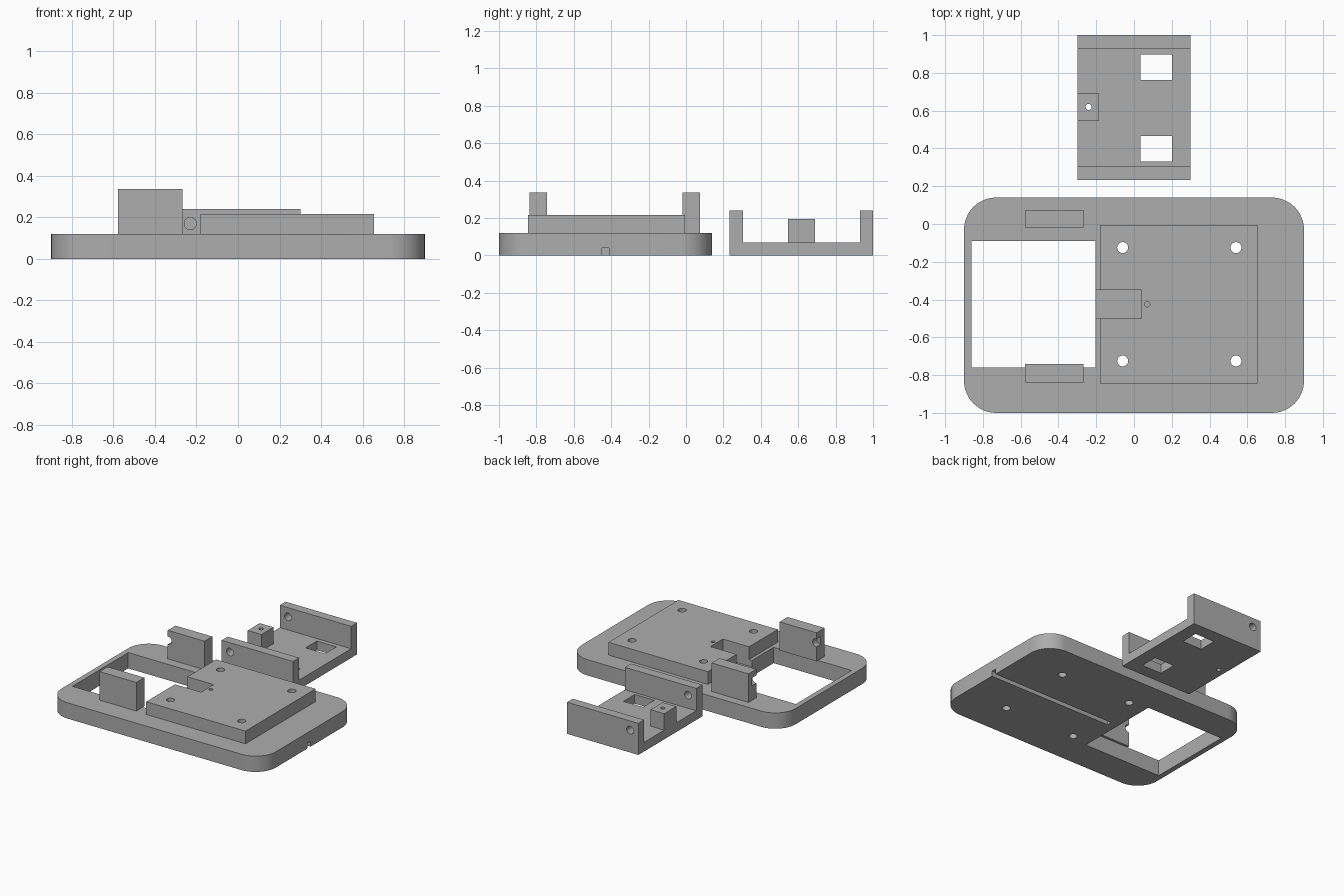
import bpy, bmesh, math

if "Cube" in bpy.data.objects:
    bpy.data.objects.remove(bpy.data.objects["Cube"])

grey = bpy.data.materials.new("plain_grey")
grey.diffuse_color = (0.42, 0.42, 0.42, 1)
grey.use_nodes = True
grey.node_tree.nodes["Principled BSDF"].inputs["Base Color"].default_value = grey.diffuse_color


def finish(name, bm):
    me = bpy.data.meshes.new(name)
    bmesh.ops.recalc_face_normals(bm, faces=bm.faces)
    bm.to_mesh(me)
    bm.free()
    me.materials.append(grey)
    ob = bpy.data.objects.new(name, me)
    bpy.context.collection.objects.link(ob)
    return ob


def box(name, x, y, z):
    bm = bmesh.new()
    bmesh.ops.create_cube(bm, size=1)
    for v in bm.verts:
        v.co = [(a + b) / 2 + c * (b - a) for c, (a, b) in zip(v.co, (x, y, z))]
    return finish(name, bm)


def rod(name, centre, r, length, along_y=False):
    bm = bmesh.new()
    bmesh.ops.create_cone(bm, cap_ends=True, segments=32, radius1=r, radius2=r, depth=length)
    ob = finish(name, bm)
    if along_y:
        ob.rotation_euler.x = math.pi / 2
    ob.location = centre
    return ob


def combine(target, tools, op):
    for t in tools:
        m = target.modifiers.new("bool", 'BOOLEAN')
        m.operation, m.solver, m.object = op, 'EXACT', t
        bpy.context.view_layer.objects.active = target
        bpy.ops.object.modifier_apply(modifier=m.name)
        bpy.data.objects.remove(t)


def smooth(ob):
    bpy.ops.object.select_all(action='DESELECT')
    ob.select_set(True)
    bpy.context.view_layer.objects.active = ob
    bpy.ops.object.shade_smooth_by_angle(angle=math.radians(30))


# base plate with rounded corners
R = 0.17
bm = bmesh.new()
ring = []
for cx, cy, start in ((0.9 - R, 0.14 - R, 0), (-0.9 + R, 0.14 - R, 90),
                      (-0.9 + R, -1 + R, 180), (0.9 - R, -1 + R, 270)):
    for i in range(13):
        a = math.radians(start + i * 7.5)
        ring.append(bm.verts.new((cx + R * math.cos(a), cy + R * math.sin(a), 0)))
face = bm.faces.new(ring)
top = bmesh.ops.extrude_face_region(bm, geom=[face])["geom"]
bmesh.ops.translate(bm, vec=(0, 0, 0.12), verts=[v for v in top if isinstance(v, bmesh.types.BMVert)])
plate = finish("base_plate", bm)

# window, then raised pad
combine(plate, [box("window", (-0.86, -0.205), (-0.76, -0.09), (-1, 1))], 'DIFFERENCE')
combine(plate, [box("pad", (-0.18, 0.655), (-0.845, -0.005), (0.06, 0.217))], 'UNION')

# notch, underside wire groove, pin hole and screw holes
cuts = [box("notch", (-0.4, 0.04), (-0.5, -0.35), (0.07, 0.5)),
        box("groove", (-0.14, 1), (-0.45, -0.413), (-0.1, 0.04)),
        rod("pin_hole", (0.07, -0.425, 0.22), 0.014, 0.2)]
cuts += [rod("screw_hole", (x, y, 0.1), 0.029, 1) for x in (-0.06, 0.54) for y in (-0.725, -0.125)]
combine(plate, cuts, 'DIFFERENCE')
smooth(plate)

# two upright towers with a round bite in the inner left edge
for name, y, inner in (("front_tower", (-0.838, -0.742), -0.742), ("back_tower", (-0.018, 0.075), -0.018)):
    tower = box(name, (-0.578, -0.268), y, (0.12, 0.337))
    combine(tower, [rod("bite", (-0.575, inner, 0.26), 0.03, 0.1, True)], 'DIFFERENCE')
    smooth(tower)

# U-shaped bracket
bracket = box("bracket", (-0.3, 0.3), (0.232, 1), (0, 0.24))
cuts = [box("channel", (-1, 1), (0.305, 0.93), (0.07, 1))]
cuts += [box("slot", (0.035, 0.2), y, (-1, 1)) for y in ((0.33, 0.465), (0.762, 0.897))]
cuts.append(rod("axle_hole", (-0.23, 0.6, 0.17), 0.029, 2, True))
combine(bracket, cuts, 'DIFFERENCE')

# post on the bracket with a vertical hole
combine(bracket, [box("post", (-0.3, -0.185), (0.545, 0.69), (0.03, 0.195))], 'UNION')
combine(bracket, [rod("post_hole", (-0.24, 0.62, 0.1), 0.016, 1)], 'DIFFERENCE')
smooth(bracket)
